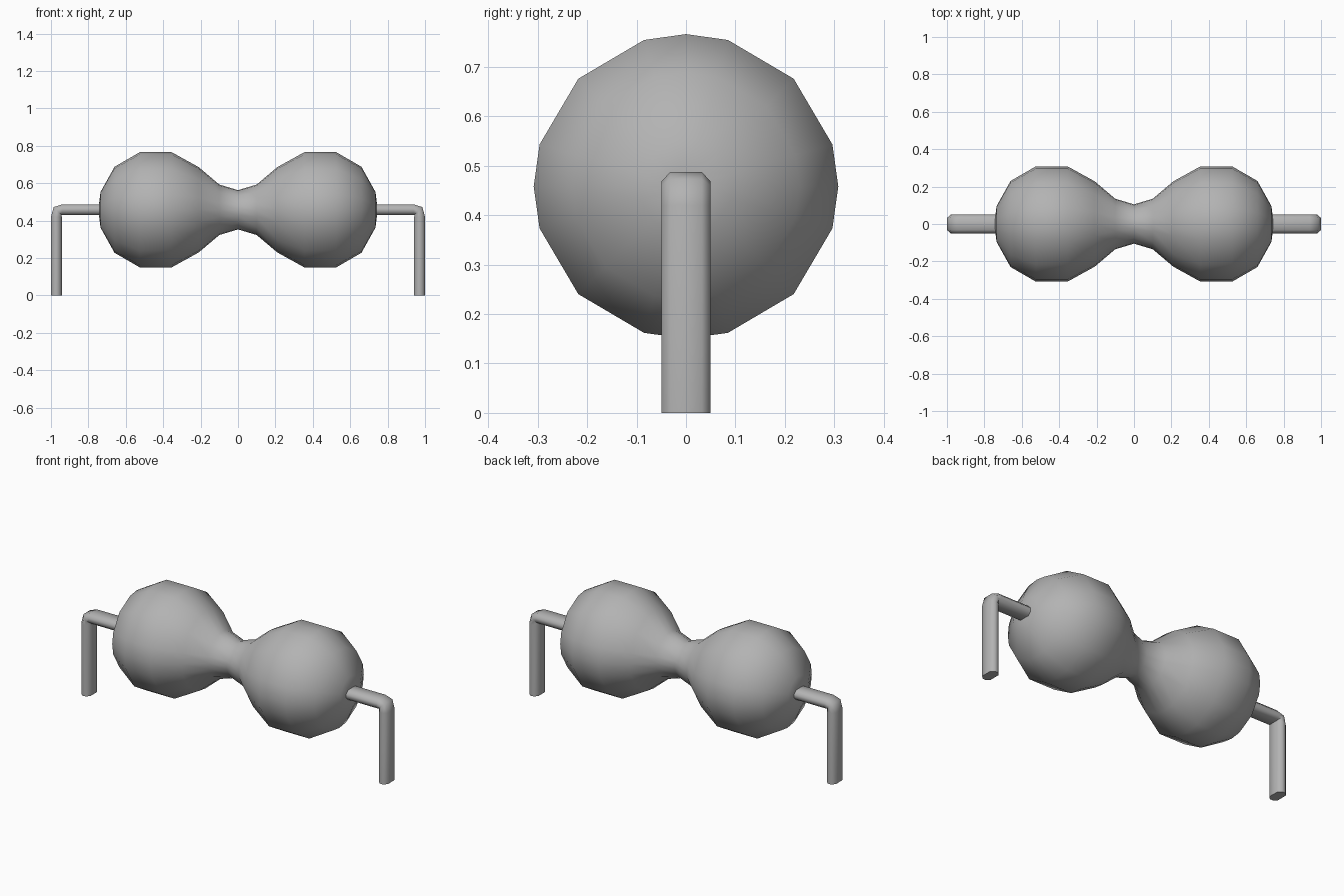
import bpy, bmesh, math
from mathutils import Vector

cube = bpy.data.objects.get("Cube")
if cube:
    bpy.data.objects.remove(cube)

grey = bpy.data.materials.new("plain grey")
grey.use_nodes = True
COLOR = (0.45, 0.45, 0.45, 1)
grey.diffuse_color = COLOR
grey.node_tree.nodes["Principled BSDF"].inputs["Base Color"].default_value = COLOR

AXIS_Z = 0.458


def loft(name, rings, angle):
    """Skin a list of point rings, cap both ends and shade smooth."""
    bm = bmesh.new()
    loops = [[bm.verts.new(p) for p in ring] for ring in rings]
    n = len(loops[0])
    for a, b in zip(loops, loops[1:]):
        for i in range(n):
            j = (i + 1) % n
            bm.faces.new((a[i], a[j], b[j], b[i]))
    bm.faces.new(loops[0])
    bm.faces.new(loops[-1])
    bmesh.ops.recalc_face_normals(bm, faces=bm.faces)
    mesh = bpy.data.meshes.new(name)
    bm.to_mesh(mesh)
    bm.free()
    mesh.materials.append(grey)
    obj = bpy.data.objects.new(name, mesh)
    bpy.context.collection.objects.link(obj)
    bpy.ops.object.select_all(action='DESELECT')
    obj.select_set(True)
    bpy.context.view_layer.objects.active = obj
    bpy.ops.object.shade_smooth_by_angle(angle=math.radians(angle))
    return obj


# Body: two faceted bulbs joined by a thin waist, turned around x
half = [(0.10, 0.135), (0.21, 0.228), (0.355, 0.308), (0.525, 0.308),
        (0.66, 0.23), (0.735, 0.095), (0.742, 0.04)]
profile = [(-x, r) for x, r in reversed(half)] + [(0, 0.105)] + half
angles = [math.radians(q * 90 + a) for q in range(4) for a in (0, 16, 45, 74)]
loft("body", [[(x, r * math.cos(a), AXIS_Z + r * math.sin(a)) for a in angles]
              for x, r in profile], 80)

# Leads: flattened wire running out of each bulb, then bent down to the ground
section = [(0.05, 0.01), (0.032, 0.029), (-0.032, 0.029), (-0.05, 0.01),
           (-0.05, -0.01), (-0.032, -0.029), (0.032, -0.029), (0.05, -0.01)]
path = [(0.68, AXIS_Z, 0), (0.94, AXIS_Z, 0), (0.965, 0.452, 45),
        (0.971, 0.42, 90), (0.971, 0, 90)]
for name, side in (("left_lead", 1), ("right_lead", -1)):
    rings = []
    for x, z, tilt in path:
        t = math.radians(tilt)
        out = Vector((math.sin(t), 0, math.cos(t)))
        ring = [Vector((x, y, z)) + out * d for y, d in section]
        rings.append([(side * p.x, p.y, p.z) for p in ring])
    loft(name, rings, 60)
